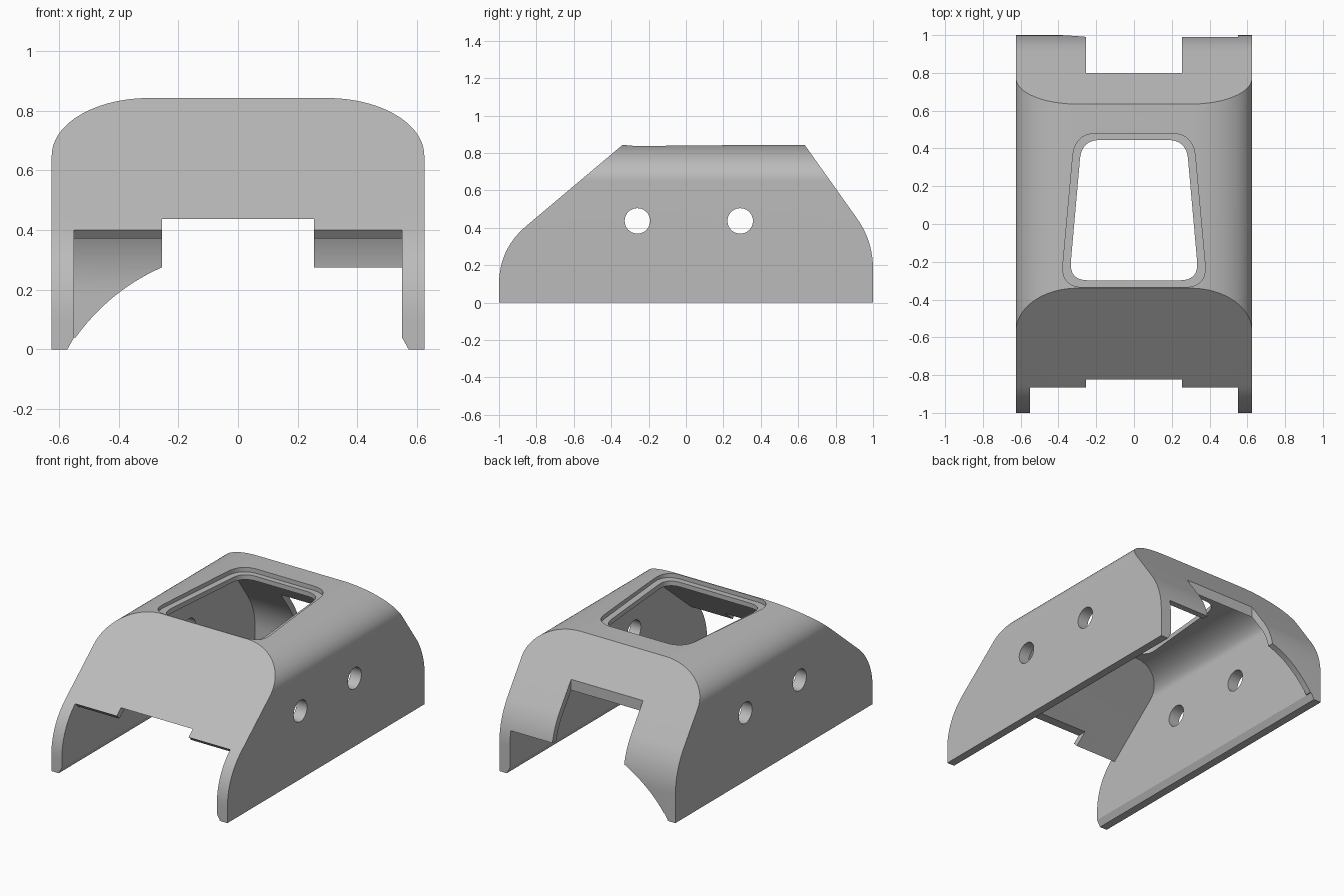
import bpy, bmesh
from mathutils import Vector
from math import sin, cos, pi

if "Cube" in bpy.data.objects:
    bpy.data.objects.remove(bpy.data.objects["Cube"])

grey = bpy.data.materials.new("plain_grey")
grey.use_nodes = True
colour = (0.5, 0.5, 0.5, 1)
grey.diffuse_color = colour
grey.node_tree.nodes["Principled BSDF"].inputs["Base Color"].default_value = colour


def rounded(corners, steps=12):
    """Outline from (a, b, trim) corners, trimmed corners become curves."""
    out = []
    for i, (a, b, trim) in enumerate(corners):
        p = Vector((a, b))
        if not trim:
            out.append(p)
            continue
        before = Vector(corners[i - 1][:2]) - p
        after = Vector(corners[(i + 1) % len(corners)][:2]) - p
        start, end = p + before.normalized() * trim, p + after.normalized() * trim
        for k in range(steps + 1):
            t = k / steps
            out.append(start * (1 - t) ** 2 + p * 2 * t * (1 - t) + end * t * t)
    return out


def prism(name, outline, axis, low, high):
    """Extrude a flat outline along one axis."""
    place = {"x": lambda p, d: (d, p[0], p[1]),
             "y": lambda p, d: (p[0], d, p[1]),
             "z": lambda p, d: (p[0], p[1], d)}[axis]
    bm = bmesh.new()
    face = bm.faces.new([bm.verts.new(place(p, low)) for p in outline])
    grown = bmesh.ops.extrude_face_region(bm, geom=[face])["geom"]
    move = Vector(place((0, 0), high)) - Vector(place((0, 0), low))
    bmesh.ops.translate(bm, vec=move, verts=[g for g in grown if isinstance(g, bmesh.types.BMVert)])
    bmesh.ops.recalc_face_normals(bm, faces=bm.faces)
    mesh = bpy.data.meshes.new(name)
    bm.to_mesh(mesh)
    bm.free()
    mesh.materials.append(grey)
    ob = bpy.data.objects.new(name, mesh)
    bpy.context.collection.objects.link(ob)
    return ob


def combine(target, tool, operation="DIFFERENCE"):
    """Apply a boolean and discard the tool."""
    tool.hide_render = True
    mod = target.modifiers.new("cut", "BOOLEAN")
    mod.operation, mod.solver, mod.object = operation, "EXACT", tool
    bpy.context.view_layer.objects.active = target
    bpy.ops.object.modifier_apply(modifier=mod.name)
    bpy.data.objects.remove(tool)


def arch(width, top, base):
    """Cross-section with upright sides and elliptical shoulders."""
    flat, spring = 0.3, 0.65
    side = [(flat + (width - flat) * cos(a), spring + (top - spring) * sin(a))
            for a in (pi / 2 * k / 24 for k in range(25))]
    half = [(width, base)] + side
    return half + [(-x, z) for x, z in reversed(half)]


def window(y_low, wide, y_high, narrow, trim):
    return rounded([(-wide, y_low, trim), (wide, y_low, trim),
                    (narrow, y_high, trim), (-narrow, y_high, trim)])


# Outer body: arched section limited by the sloped side outline
shell = prism("shell", arch(0.625, 0.843, 0), "y", -1.2, 1.2)
side_outline = rounded([(-1, 0, 0), (-1, 0.287, 0.19), (-0.34, 0.843, 0),
                        (0.635, 0.843, 0), (1, 0.33, 0.15), (1, 0, 0)])
# Keep the top of the limit clear of the roof along the same slopes
side_outline = [Vector((p.x + 0.119 * (1 if p.x < 0 else -0.6), 0.943))
                if p.y > 0.8 else p for p in side_outline]
combine(shell, prism("side_limit", side_outline, "x", -0.8, 0.8), "INTERSECT")

# Hollow inside
cavity = prism("cavity", arch(0.55, 0.785, -0.1), "y", -1.2, 1.2)
inside = rounded([(-0.96, -0.2, 0), (-0.96, 0.27, 0.17), (-0.09, 1, 0),
                  (0.475, 1, 0), (0.96, 0.316, 0.13), (0.96, -0.2, 0)])
combine(cavity, prism("cavity_limit", inside, "x", -0.8, 0.8), "INTERSECT")
combine(shell, cavity)

# Front opening, with a higher notch in the middle
front = [(-1.1, -0.1), (-1.1, 0.4), (-0.862, 0.4), (-0.79, 0.32), (-0.79, -0.1)]
combine(shell, prism("front_opening", front, "x", -0.55, 0.55))
notch = [(-0.255, -0.1), (0.255, -0.1), (0.255, 0.437), (-0.255, 0.437)]
combine(shell, prism("front_notch", notch, "y", -1.1, -0.6))

# Back opening: square on the left, curved on the right
p0, p1, p2 = Vector((-0.255, 0.275)), Vector((-0.45, 0.19)), Vector((-0.572, 0))
curve = [p0 * (1 - t) ** 2 + p1 * 2 * t * (1 - t) + p2 * t * t for t in (k / 16 for k in range(17))]
back = [(0.55, -0.1), (0.55, 0.275)] + curve + [(-0.572, -0.1)]
combine(shell, prism("back_opening", back, "y", 0.8, 1.1))
slot = [(-0.255, 0.8), (0.255, 0.8), (0.255, 1.1), (-0.255, 1.1)]
combine(shell, prism("back_slot", slot, "z", -0.1, 0.9))

# Bevel along the inner bottom edges
bevel = [(-0.578, -0.01), (0.578, -0.01), (0.55, 0.04), (-0.55, 0.04)]
combine(shell, prism("edge_bevel", bevel, "y", -1.1, 1.1))

# Roof window with a recessed ledge
combine(shell, prism("window_ledge", window(-0.334, 0.387, 0.48, 0.313, 0.12), "z", 0.815, 1))
combine(shell, prism("window_hole", window(-0.298, 0.343, 0.445, 0.277, 0.1), "z", 0.6, 1))

# Round holes through both side walls
for y in (-0.26, 0.29):
    ring = [(y + 0.068 * cos(2 * pi * k / 40), 0.437 + 0.068 * sin(2 * pi * k / 40)) for k in range(40)]
    combine(shell, prism("side_hole", ring, "x", -0.8, 0.8))

bpy.ops.object.select_all(action="DESELECT")
shell.select_set(True)
bpy.context.view_layer.objects.active = shell
bpy.ops.object.shade_smooth_by_angle(angle=0.5)
